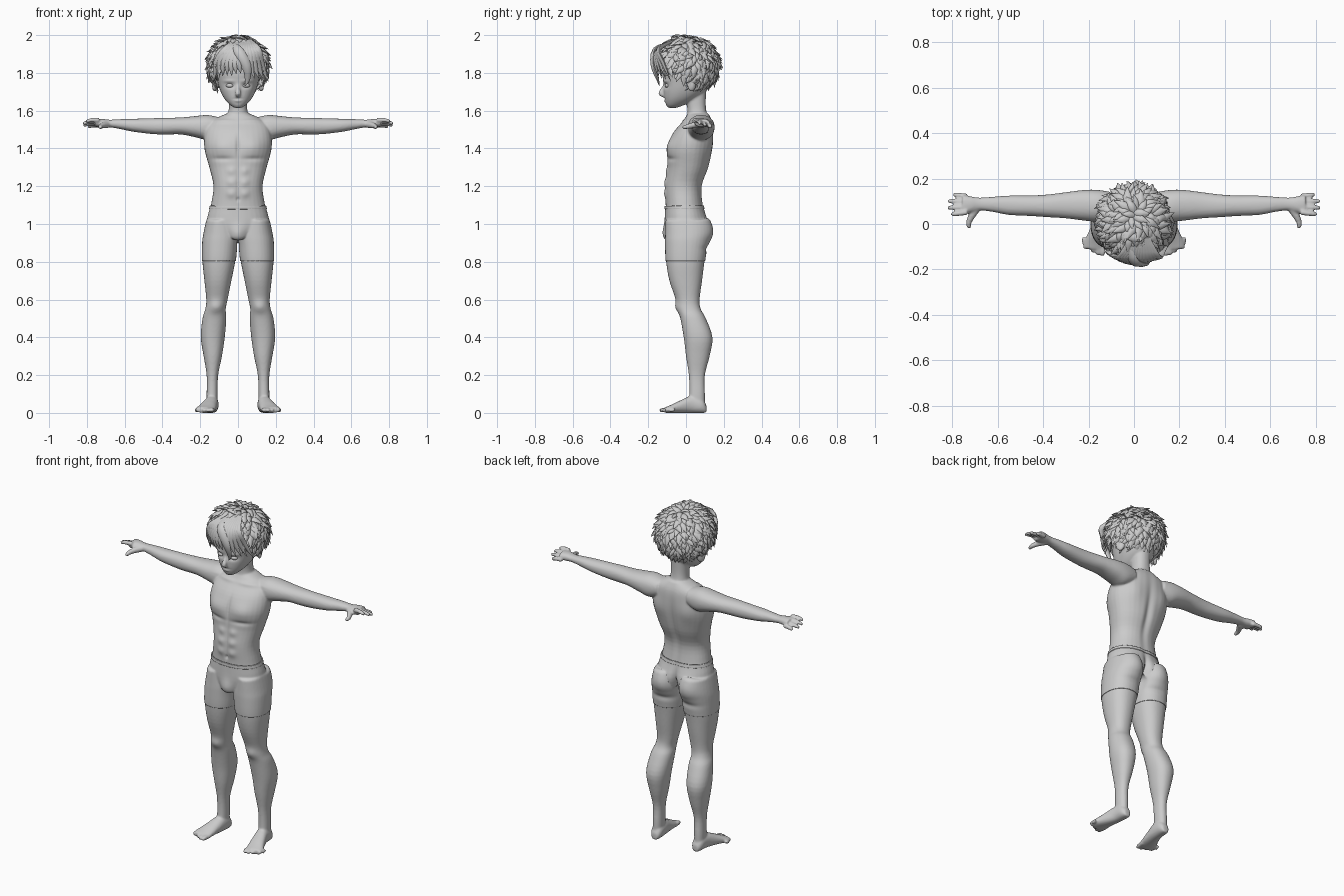
import bpy, bmesh, math, random
from mathutils import Vector, Matrix

random.seed(4)
if "Cube" in bpy.data.objects:
    bpy.data.objects.remove(bpy.data.objects["Cube"])

grey = bpy.data.materials.new("plain_grey")
grey.use_nodes = True
COLOUR = (0.6, 0.6, 0.6, 1)
grey.diffuse_color = COLOUR
grey.node_tree.nodes["Principled BSDF"].inputs["Base Color"].default_value = COLOUR


def finish(name, bm, angle=60):
    """Turn a bmesh into a shaded object."""
    bmesh.ops.recalc_face_normals(bm, faces=bm.faces)
    mesh = bpy.data.meshes.new(name)
    bm.to_mesh(mesh)
    bm.free()
    mesh.materials.append(grey)
    ob = bpy.data.objects.new(name, mesh)
    bpy.context.collection.objects.link(ob)
    bpy.ops.object.select_all(action='DESELECT')
    ob.select_set(True)
    bpy.context.view_layer.objects.active = ob
    bpy.ops.object.shade_smooth_by_angle(angle=math.radians(angle))
    return ob


def skin(bm, rings):
    """Bridge rings of points and cap both ends."""
    rows = [[bm.verts.new(p) for p in ring] for ring in rings]
    n = len(rows[0])
    for r, s in zip(rows, rows[1:]):
        for i in range(n):
            bm.faces.new((r[i], r[(i + 1) % n], s[(i + 1) % n], s[i]))
    bm.faces.new(rows[0])
    bm.faces.new(rows[-1])


def spline(keys, steps):
    """Catmull-Rom interpolation of equal-length tuples."""
    keys = [Vector(k) for k in keys]
    out = []
    for i in range(len(keys) - 1):
        a, b, c, d = (keys[max(0, min(j, len(keys) - 1))] for j in range(i - 1, i + 3))
        for k in range(steps):
            t = k / steps
            out.append(b + (c - a) * (t / 2) + (a * 2 - b * 5 + c * 4 - d) * (t * t / 2)
                       + (b * 3 - a - c * 3 + d) * (t ** 3 / 2))
    return out + [keys[-1]]


def loft(bm, axis, rows, side=1, n=32):
    """Rounded sections along an axis; each row is position, then two spans."""
    rings = []
    for t, a0, a1, b0, b1 in spline(rows, 4):
        ring = []
        for i in range(n):
            c, s = math.cos(math.tau * i / n), math.sin(math.tau * i / n)
            a = (a0 + a1) / 2 + (a1 - a0) / 2 * math.copysign(abs(c) ** 0.9, c)
            b = (b0 + b1) / 2 + (b1 - b0) / 2 * math.copysign(abs(s) ** 0.9, s)
            x, y, z = {'X': (t, a, b), 'Y': (a, t, b), 'Z': (a, b, t)}[axis]
            ring.append((x * side, y, z))
        rings.append(ring)
    skin(bm, rings)


def tube(bm, path, radii, up, flat=1.0, n=10, side=1, steps=3):
    """Sweep an oval along a path; flat scales its thickness along up."""
    pts = spline([(*p, r) for p, r in zip(path, radii)], steps)
    pos = [p.to_3d() if len(p) == 3 else Vector(p[:3]) for p in pts]
    rings = []
    for i, p in enumerate(pos):
        d = (pos[min(i + 1, len(pos) - 1)] - pos[max(i - 1, 0)]).normalized()
        u = d.cross(Vector(up)).normalized()
        v = u.cross(d)
        r = max(pts[i][3], 0.0008)
        ring = [p + u * r * math.cos(math.tau * k / n) + v * r * flat * math.sin(math.tau * k / n)
                for k in range(n)]
        rings.append([(q.x * side, q.y, q.z) for q in ring])
    skin(bm, rings)


def ball(bm, centre, size, turn=0.0, side=1):
    m = (Matrix.Translation((centre[0] * side, *centre[1:])) @ Matrix.Rotation(turn * side, 4, 'Z')
         @ Matrix.Diagonal((*size, 1)))
    bmesh.ops.create_uvsphere(bm, u_segments=20, v_segments=12, radius=1, matrix=m)


# Body masses
bm = bmesh.new()
loft(bm, 'Z', [(z, -w, w, f, b) for z, w, f, b in (
    (.93, .09, -.10, .09), (1, .16, -.11, .11), (1.1, .143, -.108, .09), (1.2, .13, -.112, .085),
    (1.3, .152, -.10, .12), (1.4, .178, -.098, .14), (1.48, .175, -.07, .145),
    (1.54, .15, -.02, .14), (1.585, .06, .01, .12))])
loft(bm, 'Z', [(z, -w, w, f, b) for z, w, f, b in (
    (1.54, .065, 0, .125), (1.6, .05, .008, .108), (1.66, .048, 0, .105), (1.75, .05, 0, .11))])
# Head and nose
loft(bm, 'Z', [(z, -w, w, f, b) for z, w, f, b in (
    (1.615, .018, -.094, -.05), (1.63, .042, -.105, -.01), (1.66, .07, -.114, .05),
    (1.70, .092, -.119, .10), (1.75, .108, -.12, .13), (1.8, .117, -.126, .145),
    (1.87, .118, -.12, .15), (1.94, .085, -.09, .12), (1.97, .04, -.04, .08))])
tube(bm, [(0, -.108, 1.75), (0, -.122, 1.715), (0, -.132, 1.692), (0, -.112, 1.68)],
     [.008, .011, .015, .012], (0, -1, 0))
for s in (1, -1):
    # Leg
    loft(bm, 'Z', [
        (1.02, .02, .165, -.105, .115), (.95, .005, .18, -.107, .125), (.9, .004, .187, -.108, .115),
        (.8, .015, .188, -.105, .098), (.7, .035, .178, -.088, .085), (.6, .055, .168, -.054, .072),
        (.55, .065, .173, -.046, .078), (.5, .062, .188, -.03, .105), (.4, .07, .197, -.012, .14),
        (.3, .085, .182, 0, .125), (.2, .105, .166, .015, .1), (.1, .108, .166, .018, .1),
        (.03, .11, .165, .01, .1)], s)
    # Foot and toes
    loft(bm, 'Y', [(y, x - w, x + w, 0, h) for y, x, w, h in (
        (.108, .135, .018, .04), (.085, .136, .032, .075), (.03, .14, .036, .09),
        (-.03, .155, .043, .066), (-.08, .17, .051, .042), (-.11, .178, .048, .03))], s)
    for i in range(5):
        x, tip = .137 + i * .021, -.14 + .0035 * i * i
        tube(bm, [(x - .006, -.08, .016), (x, tip + .02, .016), (x + .002, tip, .012)],
             [.012, .0125 - i * .0007, .008], (0, 0, 1), side=s)
    # Arm and palm
    loft(bm, 'X', [
        (.1, .02, .14, 1.47, 1.565), (.16, .01, .15, 1.445, 1.577), (.22, .015, .15, 1.458, 1.572),
        (.3, .025, .14, 1.474, 1.564), (.38, .03, .13, 1.474, 1.562), (.45, .035, .126, 1.476, 1.56),
        (.55, .04, .125, 1.488, 1.557), (.62, .053, .12, 1.502, 1.555), (.68, .06, .116, 1.512, 1.552),
        (.72, .05, .122, 1.511, 1.557), (.755, .045, .127, 1.515, 1.557)], s)
    # Fingers and thumb
    for i, tip in enumerate((.805, .822, .82, .795)):
        y, z = .052 + i * .023, 1.55 - i * .01
        spread = (i - 1.5) * .004
        tube(bm, [(.735, y, z), (.775, y + spread, z), (tip, y + 1.5 * spread, z - .007)],
             [.0125, .0118, .009], (0, 0, 1), side=s)
    tube(bm, [(.69, .075, 1.527), (.715, .035, 1.522), (.728, .005, 1.515), (.726, -.018, 1.51)],
         [.02, .016, .0125, .009], (0, 0, 1), side=s)
    # Ear
    ball(bm, (.122, .03, 1.742), (.014, .027, .042), .5, s)

# Fuse the masses into one skin
draft = finish("body_draft", bm)
remesh = draft.modifiers.new("fuse", 'REMESH')
remesh.mode, remesh.voxel_size = 'VOXEL', .0058
soften = draft.modifiers.new("soften", 'SMOOTH')
soften.factor, soften.iterations = .5, 5
fused = bpy.data.meshes.new_from_object(draft.evaluated_get(bpy.context.evaluated_depsgraph_get()))
bpy.data.objects.remove(draft)

# Muscles and hollows: centre, reach, push along the surface
bumps = [
    ((.085, -.1, 1.41), (.06, .06, .045), .012), ((.085, -.1, 1.345), (.06, .06, .012), -.007),
    ((0, -.1, 1.41), (.01, .05, .07), -.009), ((0, -.11, 1.2), (.009, .05, .1), -.006),
    ((0, .12, 1.3), (.02, .06, .18), -.012), ((.1, .14, 1.42), (.05, .05, .06), .008),
    ((.08, .12, .97), (.055, .06, .065), .018), ((0, .11, .95), (.016, .09, .08), -.03),
    ((.08, .11, .87), (.07, .05, .018), -.007), ((0, -.11, .945), (.035, .05, .045), .018),
    ((.115, -.05, .565), (.03, .04, .03), .009), ((.085, -.02, 1.545), (.07, .05, .01), .006),
    ((.042, -.115, 1.733), (.024, .04, .013), -.011), ((.05, -.115, 1.757), (.03, .04, .008), .004),
    ((0, -.115, 1.663), (.022, .03, .004), -.004), ((0, -.11, 1.652), (.016, .03, .006), .004),
    ((0, -.11, 1.13), (.008, .04, .01), -.008), ((.14, .03, 1.75), (.006, .012, .022), -.006)]
bumps += [((.036, -.11, z), (.022, .05, .021), .007) for z in (1.16, 1.22, 1.28)]
bm = bmesh.new()
bm.from_mesh(fused)
bm.normal_update()
for v in bm.verts:
    push = 0
    for c, r, amount in bumps:
        q = sum(((p - k) / e) ** 2 for p, k, e in zip((abs(v.co.x), v.co.y, v.co.z), c, r))
        push += amount * math.exp(-q) if q < 8 else 0
    v.co += v.normal * push
bm.normal_update()
skin_source = bm.copy()
finish("body", bm)


def garment(name, low, high, offset):
    """A raised copy of the skin between two heights."""
    g = skin_source.copy()
    for z, up in ((low, -1), (high, 1)):
        bmesh.ops.bisect_plane(g, geom=g.verts[:] + g.edges[:] + g.faces[:],
                               plane_co=(0, 0, z), plane_no=(0, 0, up), clear_outer=True)
    for v in g.verts:
        v.co += v.normal * offset
    ob = finish(name, g)
    ob.modifiers.new("thickness", 'SOLIDIFY').thickness = offset


garment("shorts", .805, 1.085, .003)
garment("waistband", 1.078, 1.096, .006)

# Eyes
bm = bmesh.new()
for s in (1, -1):
    ball(bm, (.043, -.098, 1.733), (.021, .014, .012), .25, s)
finish("eyes", bm)

# Hair core, trimmed along a sloping hairline
bm = bmesh.new()
CORE, SIZE = Vector((0, .008, 1.842)), Vector((.142, .148, .138))
ball(bm, CORE, SIZE)
SLOPE = Vector((0, .5, .87))
bmesh.ops.bisect_plane(bm, geom=bm.verts[:] + bm.edges[:] + bm.faces[:], plane_co=(0, -.1, 1.82),
                       plane_no=SLOPE, clear_inner=True)
bmesh.ops.holes_fill(bm, edges=[e for e in bm.edges if e.is_boundary])
finish("hair_core", bm)

# Short locks flowing out from the crown
bm = bmesh.new()
COUNT = 520
crown = Vector((0, .25, 1)).normalized()
for i in range(COUNT):
    z = 1 - 2 * (i + .5) / COUNT
    r, a = math.sqrt(1 - z * z), i * 2.39996
    d = Vector((r * math.cos(a), r * math.sin(a), z))
    root = CORE + d * SIZE
    if (root - Vector((0, -.1, 1.835))).dot(SLOPE) < 0:
        continue
    flow = (d - crown * 1.02).cross(d)
    flow = d.cross(flow) + d.cross(crown) * random.uniform(-.9, .9)
    flow = (flow - d * flow.dot(d)).normalized()
    if flow.dot(crown) > 0:
        flow = -flow
    size = random.uniform(.75, 1.25)
    tip = root + flow * .055 * size + d * random.uniform(.008, .034)
    tube(bm, [root - flow * .02 - d * .012, root + flow * .015 + d * .014, tip],
         [.012 * size, .016 * size, .001], d, .55, 6)
# Long fringe locks sweeping across the forehead
for i in range(13):
    u = -1 + i / 6
    drop = random.uniform(-.02, .02) + .03 * abs(u)
    tube(bm, [(.03 + .03 * u, -.06, 1.972), (.02 + .08 * u, -.145, 1.925),
              (.005 + .115 * u, -.172 + .05 * u * u, 1.855),
              (.015 + .145 * u, -.165 + .085 * u * u, 1.80 - drop)],
         [.012, .022, .02, .001], (0, -1, .3), .5, 8)
# Centre forelock and a cowlick on top
tube(bm, [(-.03, -.09, 1.955), (.0, -.165, 1.92), (.045, -.175, 1.84), (.05, -.15, 1.765), (.035, -.14, 1.73)],
     [.012, .026, .024, .014, .001], (0, -1, .2), .5, 8)
tube(bm, [(.06, -.04, 1.955), (.02, -.06, 1.985), (-.03, -.05, 1.985), (-.06, -.03, 1.965)],
     [.01, .02, .016, .001], (0, 0, 1), .5, 8)
finish("hair_locks", bm, 45)
skin_source.free()
